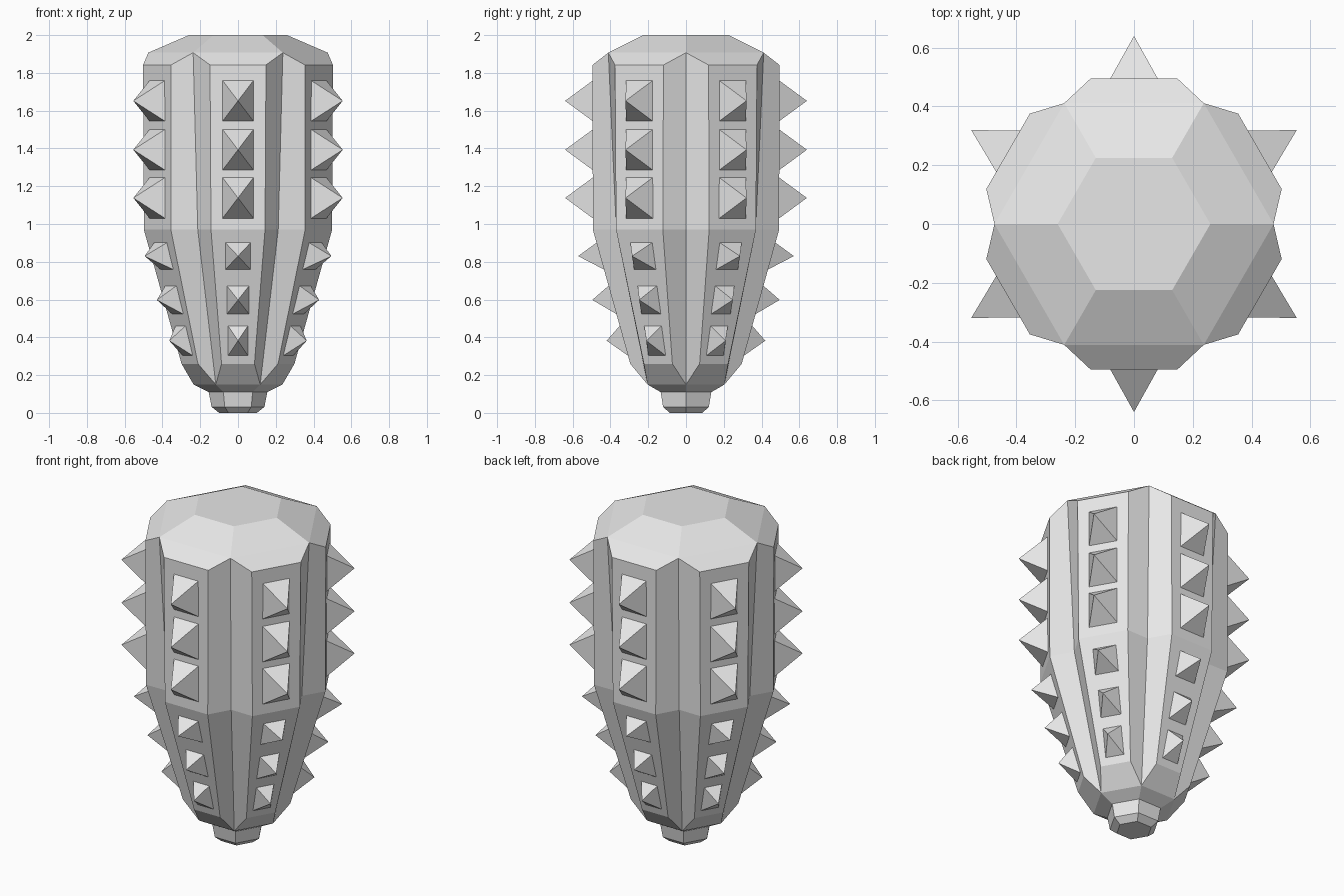
import bpy, bmesh
from math import pi
from mathutils import Matrix, Vector

SIDES = 6
default = bpy.data.objects.get("Cube")
if default:
    bpy.data.objects.remove(default)

grey = bpy.data.materials.new("plain grey")
grey.use_nodes = True
grey.diffuse_color = (0.8, 0.8, 0.8, 1)
grey.node_tree.nodes["Principled BSDF"].inputs["Base Color"].default_value = (0.8, 0.8, 0.8, 1)


def turn(i):
    return Matrix.Rotation(i * 2 * pi / SIDES, 3, 'Z')


def finish(name, bm):
    bmesh.ops.remove_doubles(bm, verts=bm.verts, dist=0.0005)
    bmesh.ops.recalc_face_normals(bm, faces=bm.faces)
    mesh = bpy.data.meshes.new(name)
    bm.to_mesh(mesh)
    bm.free()
    mesh.materials.append(grey)
    bpy.context.collection.objects.link(bpy.data.objects.new(name, mesh))


def corner(radius, z, s):
    """Corner of the hexagon on the left (s=-1) or right (s=1) of the front side."""
    return Vector((s * radius * 0.5, -radius * 0.866, z))


def add_face(bm, points, i):
    bm.faces.new([bm.verts.new(turn(i) @ p) for p in points])


# Body: one sixth of the shell, with a raised panel and half a groove each side
groove = [(0.475, 1.907), (0.426, 0.97), (0.235, 0.15)]                  # radius, z
panel = [(0.148, 0.495, 1.842), (0.143, 0.493, 0.97), (0.087, 0.295, 0.26)]  # half width, depth, z
body = bmesh.new()
for i in range(SIDES):
    edge = {s: [Vector((s * w, -d, z)) for w, d, z in panel] for s in (-1, 1)}
    valley = {s: [corner(r, z, s) for r, z in groove] for s in (-1, 1)}
    for k in range(2):
        add_face(body, (edge[-1][k], edge[1][k], edge[1][k + 1], edge[-1][k + 1]), i)
        for s in (-1, 1):
            add_face(body, (edge[s][k], valley[s][k], valley[s][k + 1], edge[s][k + 1]), i)
    # Bevels closing the panel at its top and bottom
    for k in (0, 2):
        add_face(body, (edge[-1][k], edge[1][k], valley[1][k], valley[-1][k]), i)
    # Sloping cap
    add_face(body, (valley[-1][0], valley[1][0], corner(0.26, 2, 1), corner(0.26, 2, -1)), i)
add_face(body, [turn(i) @ corner(0.26, 2, 1) for i in range(SIDES)], 0)
add_face(body, [turn(i) @ corner(0.235, 0.15, 1) for i in range(SIDES)], 0)
finish("body", body)

# Foot: stepped hexagonal plug
foot = bmesh.new()
rings = [(0.235, 0.15), (0.155, 0.11), (0.14, 0.032), (0.1, 0)]
for i in range(SIDES):
    for (r0, z0), (r1, z1) in zip(rings, rings[1:]):
        add_face(foot, (corner(r0, z0, -1), corner(r0, z0, 1), corner(r1, z1, 1), corner(r1, z1, -1)), i)
for r, z in (rings[0], rings[-1]):
    add_face(foot, [turn(i) @ corner(r, z, 1) for i in range(SIDES)], 0)
finish("foot", foot)


def panel_depth(z):
    (_, d0, z0), (_, d1, z1) = panel[1:]
    return d0 if z > z0 else d1 + (d0 - d1) * (z - z1) / (z0 - z1)


def spikes(name, rows):
    """Rows of four-sided spikes: middle z, half width, half height, tip distance."""
    bm = bmesh.new()
    for i in range(SIDES):
        for z, w, h, reach in rows:
            base = [Vector((x * w, -panel_depth(z + y * h), z + y * h))
                    for x, y in ((-1, -1), (1, -1), (1, 1), (-1, 1))]
            tip = Vector((0, -reach, z))
            add_face(bm, base, i)
            for k in range(4):
                add_face(bm, (base[k], base[(k + 1) % 4], tip), i)
    finish(name, bm)


spikes("upper_spikes", [(z, 0.082, 0.108, 0.64) for z in (1.652, 1.393, 1.138)])
spikes("lower_spikes", [(0.83, 0.067, 0.071, 0.571), (0.598, 0.059, 0.075, 0.496), (0.382, 0.053, 0.079, 0.42)])
